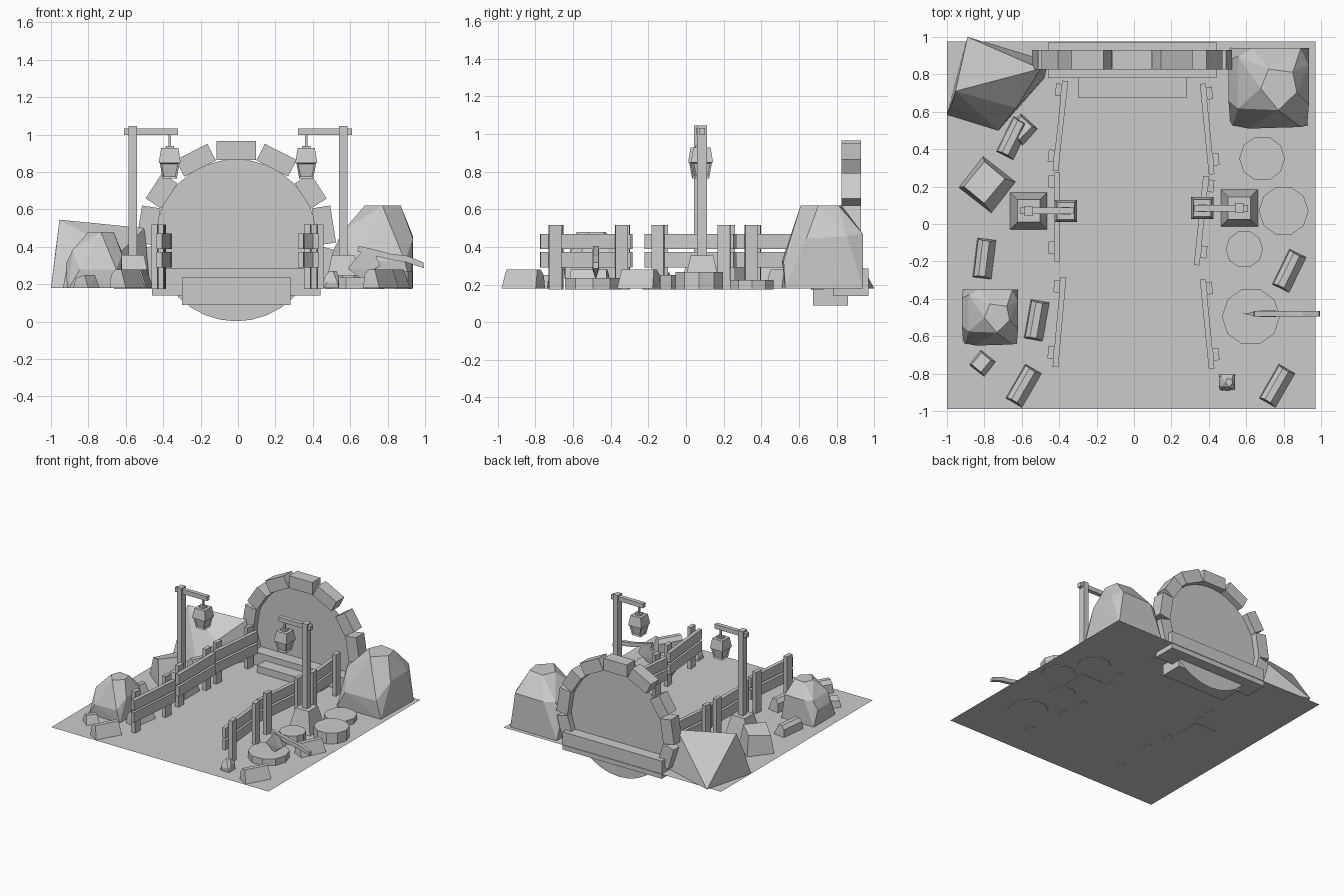
import bpy, bmesh, math
from mathutils import Vector, Matrix

if "Cube" in bpy.data.objects:
    bpy.data.objects.remove(bpy.data.objects["Cube"])

G = 0.18  # ground level


def finish(name, bm, mat=None):
    if mat is not None:
        bm.transform(mat)
    bmesh.ops.recalc_face_normals(bm, faces=bm.faces)
    me = bpy.data.meshes.new(name)
    bm.to_mesh(me)
    bm.free()
    ob = bpy.data.objects.new(name, me)
    bpy.context.collection.objects.link(ob)
    return ob


def place(x, y, z, deg=0, axis='Z'):
    return Matrix.Translation((x, y, z)) @ Matrix.Rotation(math.radians(deg), 4, axis)


def box(name, x0, x1, y0, y1, z0, z1, mat=None):
    bm = bmesh.new()
    bmesh.ops.create_cube(bm, size=1)
    for v in bm.verts:
        v.co = ((x0 + x1) / 2 + v.co.x * (x1 - x0), (y0 + y1) / 2 + v.co.y * (y1 - y0),
                (z0 + z1) / 2 + v.co.z * (z1 - z0))
    return finish(name, bm, mat)


def hull(name, pts, mat=None):
    bm = bmesh.new()
    for p in pts:
        bm.verts.new(p)
    r = bmesh.ops.convex_hull(bm, input=bm.verts)
    loose = [v for v in bm.verts if not v.link_faces]
    bmesh.ops.delete(bm, geom=loose, context='VERTS')
    bmesh.ops.dissolve_limit(bm, angle_limit=0.03, verts=bm.verts, edges=bm.edges)
    return finish(name, bm, mat)


def square(h, z):
    return [(-h, -h, z), (h, -h, z), (h, h, z), (-h, h, z)]


def prism_xz(name, profile, y, t):
    """Extrude an x-z outline along y."""
    bm = bmesh.new()
    f = bm.faces.new([bm.verts.new((px, y - t / 2, pz)) for px, pz in profile])
    r = bmesh.ops.extrude_face_region(bm, geom=[f])
    bmesh.ops.translate(bm, vec=(0, t, 0),
                        verts=[v for v in r['geom'] if isinstance(v, bmesh.types.BMVert)])
    return finish(name, bm)


# ground sheet
bm = bmesh.new()
bm.faces.new([bm.verts.new(p) for p in
              [(-1, -.99, G), (.97, -.99, G), (.97, .975, G), (-1, .975, G)]])
finish("ground_sheet", bm)

# round gateway: thin disc, arch stones and two steps
bm = bmesh.new()
bmesh.ops.create_circle(bm, cap_ends=True, segments=32, radius=.433)
finish("gateway_disc", bm, place(-.01, .88, .435, 90, 'X'))
for a, ln in [(0, .21), (27, .19), (57, .16), (81, .2), (106, .18)]:
    for s in ([1, -1] if a else [1]):
        box("arch_stone", -ln / 2, ln / 2, -.052, .052, .425, .525,
            place(-.01, .878, .44, s * a, 'Y'))
box("upper_step", -.46, .44, .78, .97, .14, .285)
box("lower_step", -.3, .28, .675, .86, .09, .237)

# fences: each section has two rails and two outer posts
sections = [((-.367, .765), (-.42, .285)), ((-.41, .275), (-.41, -.2)), ((-.377, -.285), (-.42, -.765)),
            ((.367, .75), (.415, .265)), ((.385, .255), (.335, -.22)), ((.367, -.295), (.415, -.775))]
for (ax, ay), (bx, by) in sections:
    side = 1 if ax > 0 else -1
    d = math.degrees(math.atan2(by - ay, bx - ax)) + 90
    h = math.hypot(bx - ax, by - ay) / 2
    m = place((ax + bx) / 2, (ay + by) / 2, 0, d)
    for z in (.29, .388):
        box("fence_rail", -.015, .015, -h, h, z, z + .082, m)
    for y in (-.165, .19):
        box("fence_post", side * .031 - .016, side * .031 + .016, y - .033, y + .033, .175, .518, m)

# lamp posts with hanging lanterns
for s, y in [(-1, .07), (1, .085)]:
    cx = .563 * s
    hull("lamp_base", square(.1, G - .005) + square(.06, .355), place(cx, y, 0))
    box("lamp_pole", cx - .022, cx + .022, y - .027, y + .027, .3, 1.045)
    e = sorted((.61 * s, .32 * s))
    box("lamp_arm", e[0], e[1], y - .017, y + .017, .997, 1.033)
    lx = .365 * s
    m = place(lx, y, 0)
    box("lantern_rod", -.007, .007, -.007, .007, .92, 1.0, m)
    box("lantern_hook", -.022, .022, -.022, .022, .915, .94, m)
    hull("lantern_roof", square(.046, .928) + square(.059, .848), m)
    # tapered body with inset panes
    bm = bmesh.new()
    lo = [bm.verts.new(p) for p in square(.038, .765)]
    hi = [bm.verts.new(p) for p in square(.053, .85)]
    sides = [bm.faces.new((lo[i], lo[(i + 1) % 4], hi[(i + 1) % 4], hi[i])) for i in range(4)]
    bm.faces.new(lo[::-1])
    bm.faces.new(hi)
    bmesh.ops.recalc_face_normals(bm, faces=bm.faces)
    bmesh.ops.inset_individual(bm, faces=sides, thickness=.013, depth=-.008)
    finish("lantern_body", bm, m)

# faceted boulders sharing one shape (unit box coordinates)
boulder = [(.40, .50, 1), (.5, .74, 1), (.8, .7, 1), (.85, .45, 1), (.62, .23, 1),
           (0, .35, .43), (0, .85, .43), (.12, .25, .68), (.12, .9, .66), (.3, 1, .65),
           (.9, 1, .66), (1, .8, .63), (1, .3, .6), (.9, .02, .33), (.25, 0, .33),
           (.05, .04, 0), (.98, .04, 0), (1, 1, 0), (.02, 1, 0), (.02, .1, 0)]
for x, y, w, h in [(.505, .51, .43, .44), (-.92, -.65, .3, .3), (.455, -.89, .085, .09)]:
    hull("boulder", [(x + p[0] * w, y + p[1] * w, G + p[2] * h) for p in boulder])

# slanted slab boulder at the back left
hull("slab_boulder", [(-1, .585, G), (-.725, .5, G), (-.48, .78, G), (-.46, .87, G), (-.89, 1, G),
                      (-.955, .71, .545), (-.5, .83, .5), (-.975, .64, .37), (-.63, .62, .37)])

# small squarish rocks
for x, y, w, d, h, r in [(-.785, .21, .22, .21, .19, -38), (-.81, -.745, .1, .1, .07, -38),
                         (-.6, .505, .12, .12, .1, -42)]:
    hull("small_rock", [(-w * .5, -d * .5, 0), (w * .5, -d * .5, 0), (w * .5, d * .5, 0), (-w * .5, d * .5, 0),
                        (-w * .42, -d * .4, h * .75), (w * .22, -d * .42, h), (w * .25, d * .4, h),
                        (-w * .4, d * .42, h * .85)], place(x, y, G, r))

# fallen bricks with a sloped side
for x, y, r, h in [(-.8, -.185, -7, .085), (-.52, -.515, -10, .1), (-.59, -.865, -30, .1),
                   (.83, -.25, -26, .1), (.765, -.865, -30, .1), (-.645, .46, -26, .12)]:
    pts = []
    for s in (-1, 1):
        pts += [(-.05, s * .105, 0), (.05, s * .105, 0), (-.045, s * .1, h * .7),
                (-.02, s * .095, h), (.015, s * .095, h)]
    hull("fallen_brick", pts, place(x, y, G, r))

# ten-sided stumps
for x, y, r, top in [(.685, .35, .122, .225), (.8, .07, .133, .268),
                     (.59, -.135, .1, .25), (.625, -.495, .155, .235)]:
    bm = bmesh.new()
    bmesh.ops.create_cone(bm, cap_ends=True, segments=10, radius1=r, radius2=r, depth=top - .175)
    finish("stump", bm, place(x, y, (top + .175) / 2, 18))

# axe stuck in the front stump
prism_xz("axe_handle", [(.645, .405), (.73, .385), (.82, .362), (.9, .353), (.99, .318), (.995, .285),
                        (.9, .318), (.82, .33), (.73, .352), (.638, .375)], -.48, .028)
axe = [(.675, .39), (.73, .37), (.76, .3), (.72, .28)]
hull("axe_head", [(x, -.48 + s * .017, z) for x, z in axe for s in (-1, 1)]
     + [(.585, -.48, .285), (.665, -.48, .225)])
